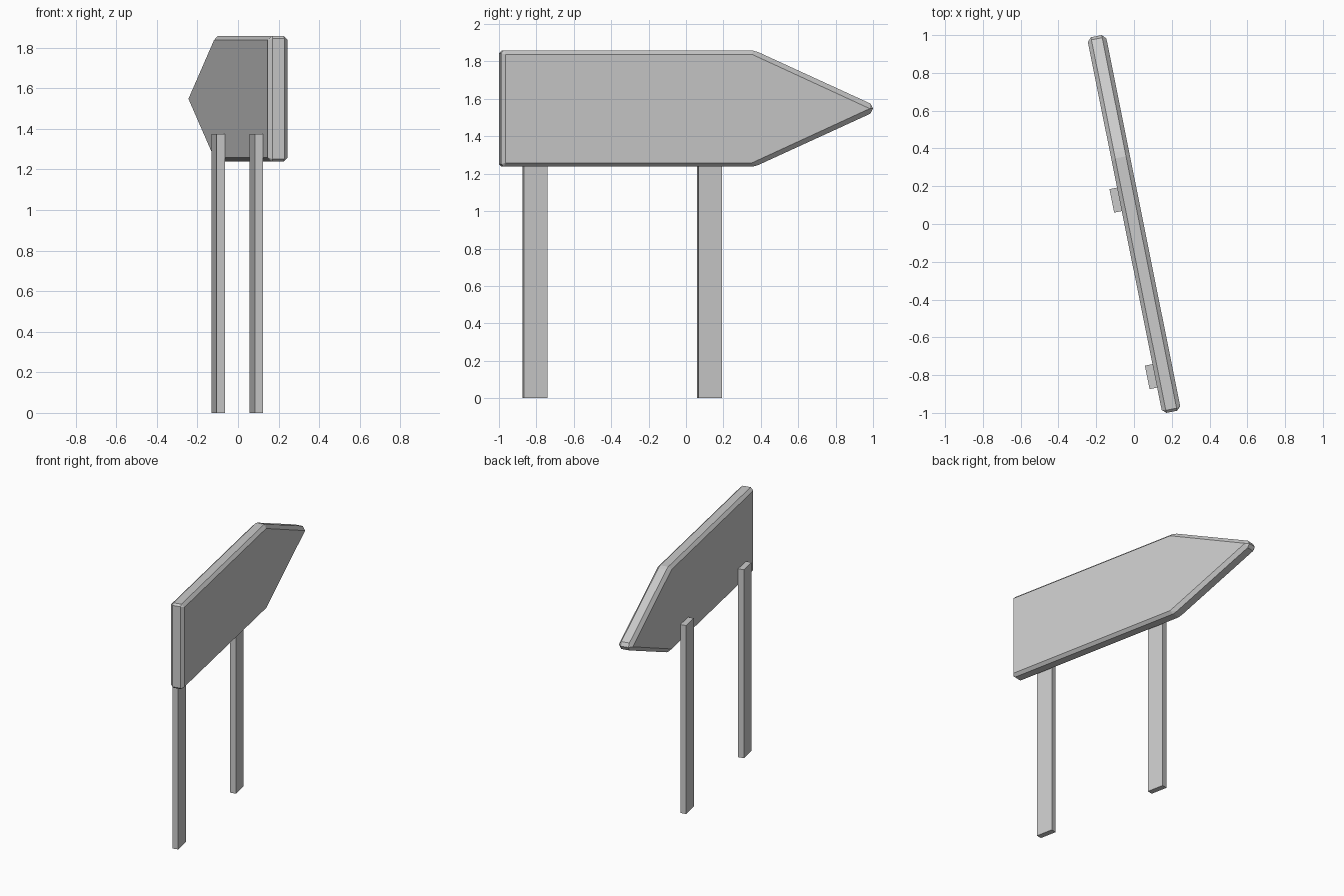
import bpy, bmesh, math
from mathutils import Matrix

if "Cube" in bpy.data.objects:
    bpy.data.objects.remove(bpy.data.objects["Cube"])

TURN = Matrix.Rotation(math.radians(11.35), 4, 'Z')
BOARD_Z = 1.548


def finish(bm, name):
    bmesh.ops.recalc_face_normals(bm, faces=bm.faces)
    bm.transform(TURN)
    mesh = bpy.data.meshes.new(name)
    bm.to_mesh(mesh)
    bm.free()
    bpy.context.collection.objects.link(bpy.data.objects.new(name, mesh))


def mirrored(half):
    return half + [(u, -v) for u, v in reversed(half)]


# Arrow board: chamfered rim lofted between two flat arrow faces
rim = mirrored([(-1.014, .297), (-1.0, .31), (.36, .31), (.39, .301), (1.0, .027), (1.014, 0)])
face = mirrored([(-.994, .29)] * 2 + [(.35, .29)] * 2 + [(.992, 0)] * 2)
bm = bmesh.new()
rings = [[bm.verts.new((w, u, BOARD_Z + v)) for u, v in outline]
         for w, outline in ((-.05, face), (-.029, rim), (.029, rim), (.05, face))]
n = len(rim)
for a, b in zip(rings, rings[1:]):
    for i in range(n):
        j = (i + 1) % n
        bm.faces.new((a[i], a[j], b[j], b[i]))
bm.faces.new(rings[0])
bm.faces.new(rings[-1])
bmesh.ops.remove_doubles(bm, verts=bm.verts, dist=0.0005)
bmesh.ops.dissolve_degenerate(bm, edges=bm.edges, dist=0.0005)
finish(bm, "arrow_board")

# Two flat posts fixed to the rear of the board
for name, u in (("near_post", -.81), ("far_post", .143)):
    bm = bmesh.new()
    bmesh.ops.create_cube(bm, size=1)
    bmesh.ops.scale(bm, vec=(.041, .127, 1.375), verts=bm.verts)
    bmesh.ops.translate(bm, vec=(-.0705, u, 1.375 / 2), verts=bm.verts)
    finish(bm, name)
